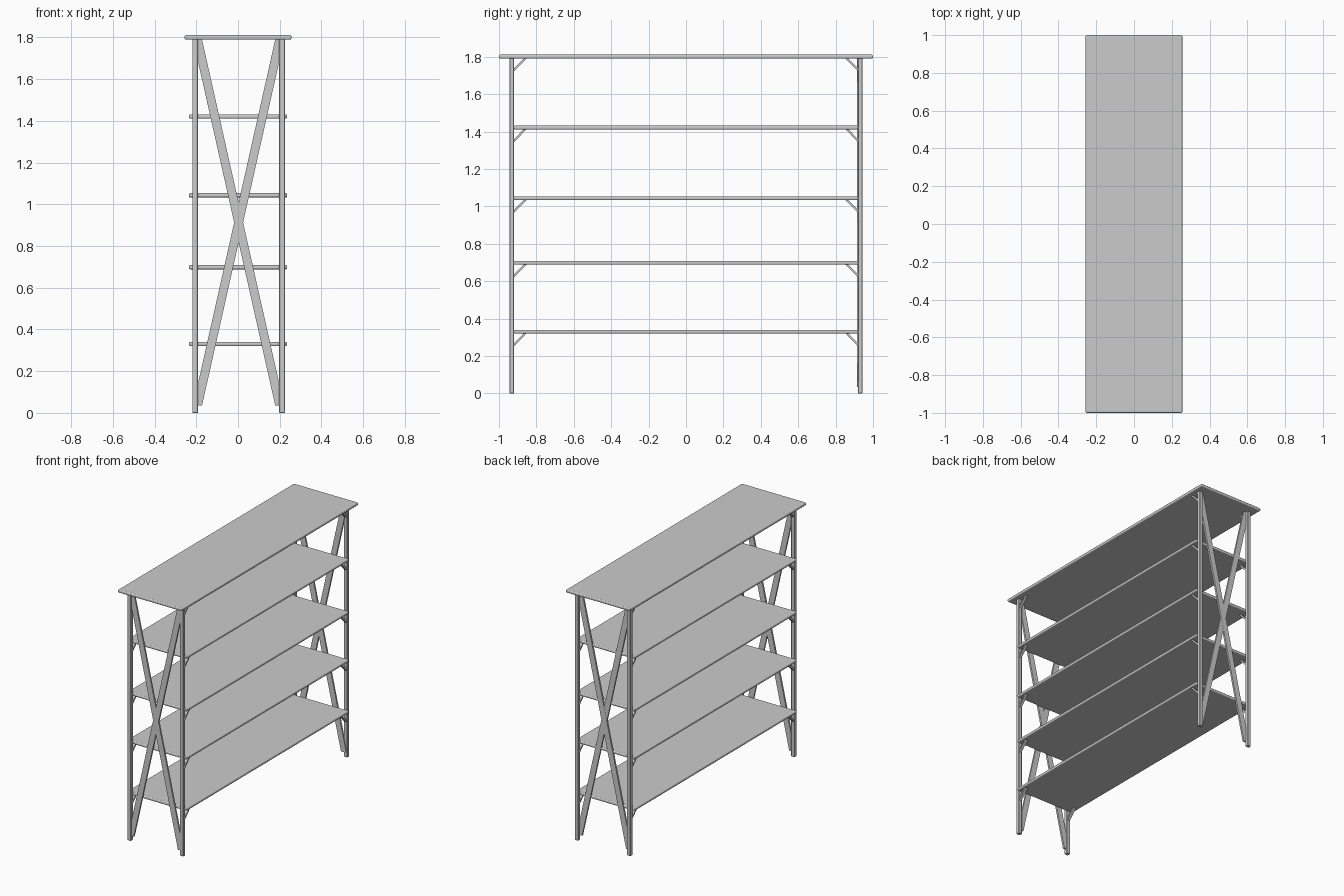
import bpy, bmesh

if "Cube" in bpy.data.objects:
    bpy.data.objects.remove(bpy.data.objects["Cube"])

POST_X = (-0.205, 0.211)
POST_Y = 0.931
SHELF_Z = (0.33, 0.698, 1.043, 1.421)
TOP_Z = 1.80


def finish(name, bm, bevel=0.0, segments=1):
    bmesh.ops.recalc_face_normals(bm, faces=bm.faces)
    mesh = bpy.data.meshes.new(name)
    bm.to_mesh(mesh)
    bm.free()
    obj = bpy.data.objects.new(name, mesh)
    bpy.context.collection.objects.link(obj)
    if bevel:
        mod = obj.modifiers.new("soft_edges", 'BEVEL')
        mod.width = bevel
        mod.segments = segments
    return obj


def box(name, center, size, bevel=0.0, segments=1):
    bm = bmesh.new()
    bmesh.ops.create_cube(bm, size=1)
    bmesh.ops.scale(bm, vec=size, verts=bm.verts)
    bmesh.ops.translate(bm, vec=center, verts=bm.verts)
    return finish(name, bm, bevel, segments)


def prism(name, points, offset):
    """Flat polygon extruded along a vector."""
    bm = bmesh.new()
    face = bm.faces.new([bm.verts.new(p) for p in points])
    ext = bmesh.ops.extrude_face_region(bm, geom=[face], use_keep_orig=True)
    verts = [g for g in ext["geom"] if isinstance(g, bmesh.types.BMVert)]
    bmesh.ops.translate(bm, vec=offset, verts=verts)
    return finish(name, bm)


# Boards with rounded edges
box("top_board", (0, 0, TOP_Z), (0.512, 2.0, 0.021), 0.007, 3)
for i, z in enumerate(SHELF_Z):
    box(f"shelf_{i + 1}", (0, 0, z), (0.472, 1.842, 0.02), 0.007, 3)

for end, sy in (("front", -1), ("back", 1)):
    # Upright posts
    for side, x in zip(("left", "right"), POST_X):
        box(f"{end}_{side}_post", (x, sy * POST_Y, 0.896),
            (0.028, 0.024, 1.792), 0.002)

        # Diagonal brackets under every board
        for i, z in enumerate(SHELF_Z + (TOP_Z,)):
            u = z - 0.009
            yz = ((0.921, u - 0.07), (0.852, u), (0.868, u), (0.921, u - 0.054))
            prism(f"{end}_{side}_bracket_{i + 1}",
                  [(x - 0.01, sy * y, h) for y, h in yz], (0.02, 0, 0))

    # Crossed end braces, flat bars cut level at both ends
    y0 = -0.937 if sy < 0 else 0.913
    w, z0, z1 = 0.0215, 0.035, 1.79
    for d, label in ((1, "rising"), (-1, "falling")):
        a, b = 0.003 - d * 0.197, 0.003 + d * 0.197
        prism(f"{end}_{label}_brace",
              [(a - w, y0, z0), (a + w, y0, z0), (b + w, y0, z1), (b - w, y0, z1)],
              (0, 0.0125 + 0.0005 * d, 0))
